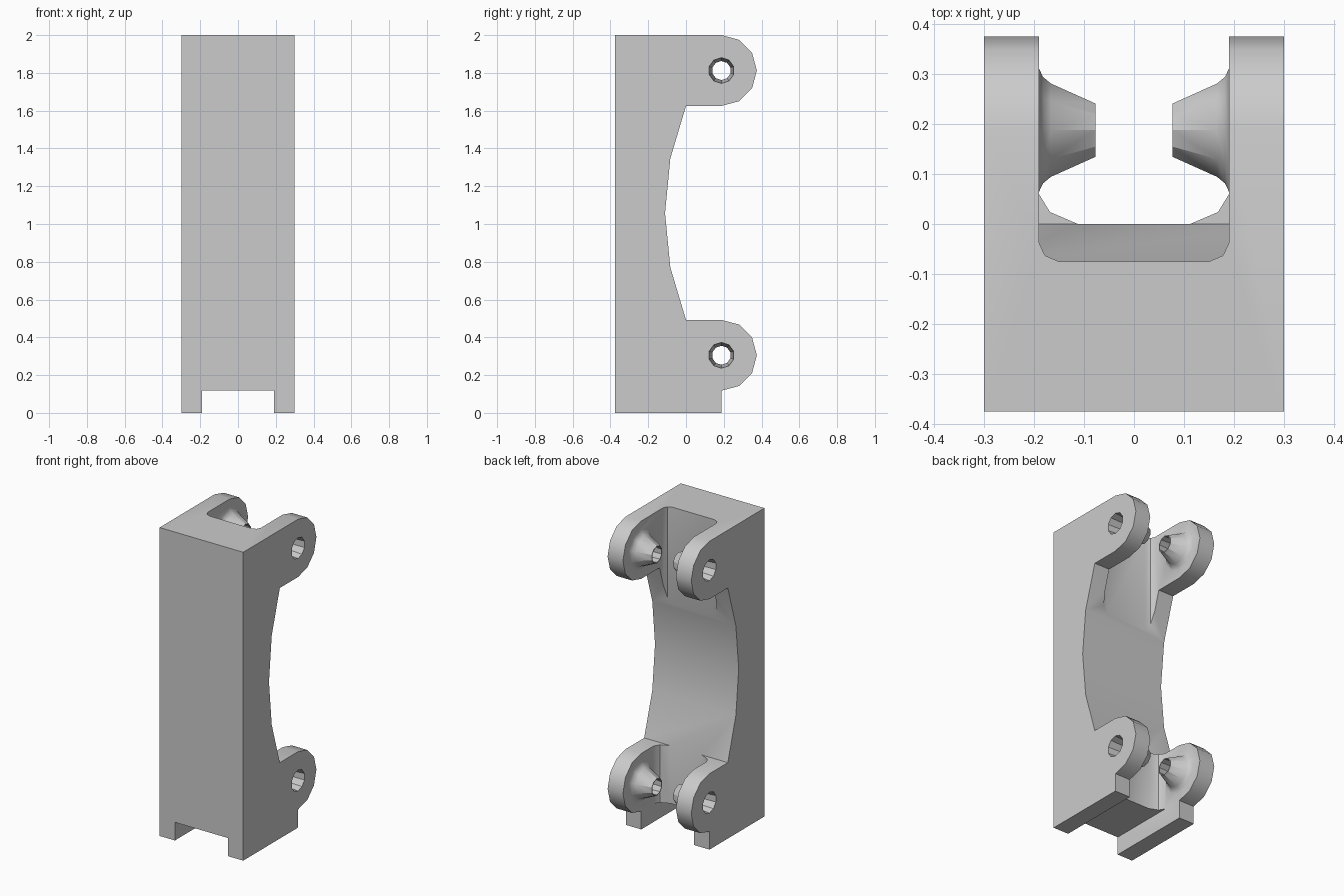
import bpy, bmesh, math
from mathutils import Matrix

if "Cube" in bpy.data.objects:
    bpy.data.objects.remove(bpy.data.objects["Cube"])

grey = bpy.data.materials.new("plain_grey")
grey.use_nodes = True
COLOR = (0.6, 0.6, 0.6, 1)
grey.diffuse_color = COLOR
grey.node_tree.nodes["Principled BSDF"].inputs["Base Color"].default_value = COLOR

EAR_Y, EAR_R = 0.1875, 0.1875
EAR_Z = (0.305, 1.8125)


def finish(name, bm):
    bmesh.ops.recalc_face_normals(bm, faces=bm.faces)
    mesh = bpy.data.meshes.new(name)
    bm.to_mesh(mesh)
    bm.free()
    mesh.materials.append(grey)
    obj = bpy.data.objects.new(name, mesh)
    bpy.context.collection.objects.link(obj)
    return obj


def prism(name, points, offset):
    """Extrude a closed outline of 3D points along an offset."""
    bm = bmesh.new()
    face = bm.faces.new([bm.verts.new(p) for p in points])
    ext = bmesh.ops.extrude_face_region(bm, geom=[face])
    verts = [g for g in ext["geom"] if isinstance(g, bmesh.types.BMVert)]
    bmesh.ops.translate(bm, verts=verts, vec=offset)
    return finish(name, bm)


def turned(name, profile, side, z, sides=10):
    """Solid of revolution about the x axis from (x, radius) pairs."""
    bm = bmesh.new()
    rings = []
    for x, r in profile:
        rings.append([bm.verts.new((side * x,
                                    EAR_Y + r * math.sin(2 * math.pi * i / sides),
                                    z + r * math.cos(2 * math.pi * i / sides)))
                      for i in range(sides)])
    for a, b in zip(rings, rings[1:]):
        for i in range(sides):
            j = (i + 1) % sides
            bm.faces.new((a[i], a[j], b[j], b[i]))
    bm.faces.new(rings[0])
    bm.faces.new(rings[-1])
    return finish(name, bm)


def combine(target, tool, operation):
    mod = target.modifiers.new("combine", 'BOOLEAN')
    mod.operation = operation
    mod.solver = 'EXACT'
    mod.object = tool
    tool.hide_render = True
    bpy.context.view_layer.objects.active = target
    bpy.ops.object.modifier_apply(modifier=mod.name)
    bpy.data.objects.remove(tool)


def ear(z, angles):
    return [(EAR_Y + EAR_R * math.cos(math.radians(a)),
             z + EAR_R * math.sin(math.radians(a))) for a in angles]


# Side outline with rounded ears and a bowed back
outline = [(-0.375, 0), (EAR_Y, 0)]
outline += ear(EAR_Z[0], range(-90, 91, 30))
outline += [(0, 0.4925), (-0.083, 0.77), (-0.111, 1.058), (-0.083, 1.347), (0, 1.625)]
outline += ear(EAR_Z[1], range(-90, 91, 30))
outline += [(-0.375, 2)]
body = prism("bracket_body", [(-0.3, y, z) for y, z in outline], (0.6, 0, 0))


def pocket(name, half, z, height):
    """Vertical pocket, mirrored in x, open towards the back."""
    pts = half + [(-x, y) for x, y in reversed(half)]
    combine(body, prism(name, [(x, y, z) for x, y in pts], (0, 0, height)), 'DIFFERENCE')


# Upper and lower pockets between the ears, and the channel under the foot
pocket("upper_pocket", [(0.19, 0.5), (0.19, -0.037), (0.178, -0.063), (0.15, -0.075)], 1.06, 1.1)
pocket("lower_pocket", [(0.19, 0.5), (0.19, 0.06), (0.168, 0.024), (0.112, 0)], -0.1, 0.7)
pocket("foot_channel", [(0.19, 0.6), (0.19, -0.6)], -0.2, 0.3175)

# Flared bosses inside each ear, bored by a tapered hole
BOSS = [(0.21, 0.13), (0.19, 0.13), (0.182, 0.112), (0.166, 0.098), (0.077, 0.056)]
BORE = [(0.31, 0.069), (0.06, 0.049)]
for z in EAR_Z:
    for side in (-1, 1):
        combine(body, turned("boss", BOSS, side, z), 'UNION')
        combine(body, turned("bore", BORE, side, z), 'DIFFERENCE')

# Smooth shading with sharp edges kept
bpy.ops.object.select_all(action='DESELECT')
body.select_set(True)
bpy.context.view_layer.objects.active = body
bpy.ops.object.shade_smooth_by_angle(angle=math.radians(32))
